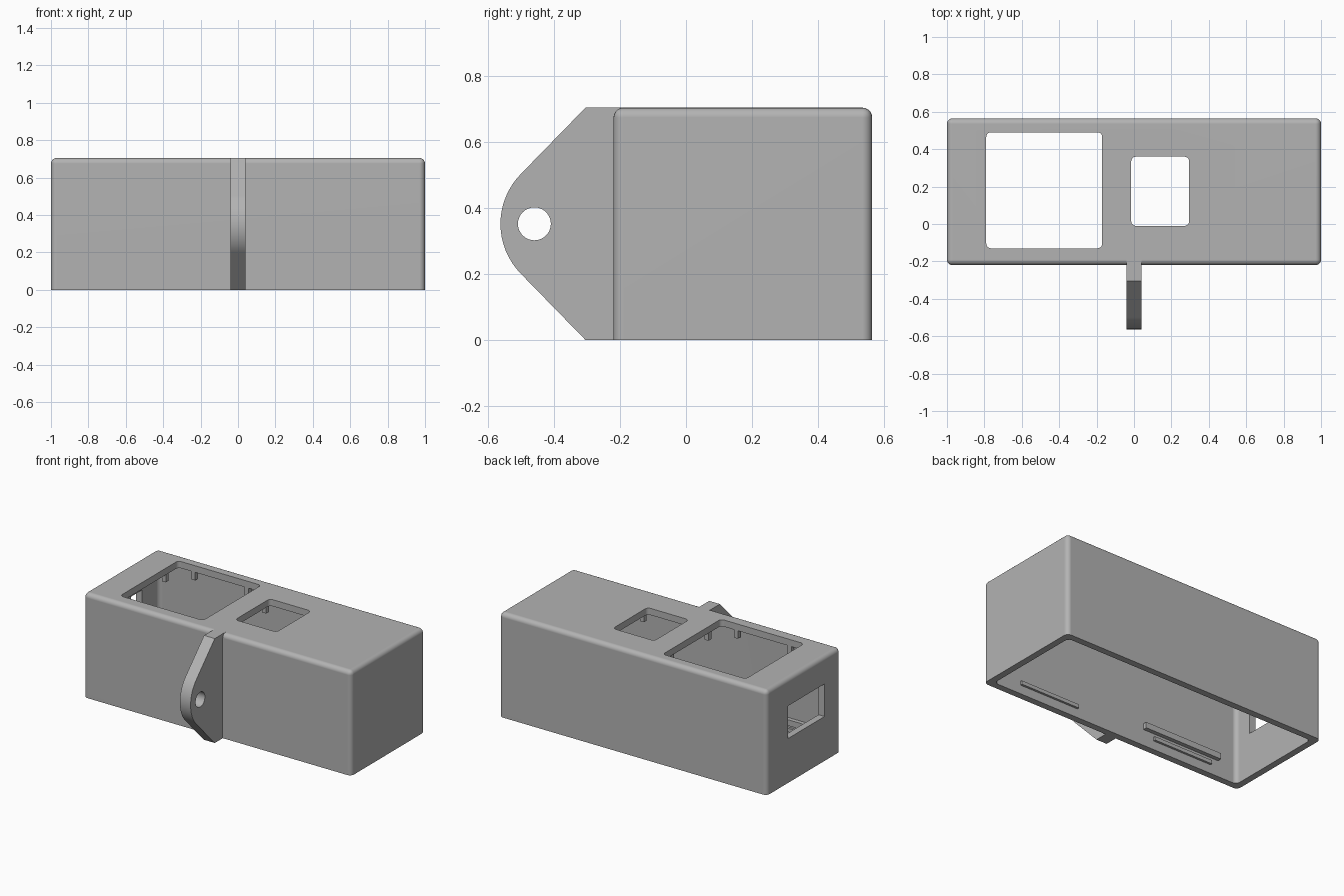
import bpy, bmesh, math
from mathutils import Vector

cube = bpy.data.objects.get("Cube")
if cube:
    bpy.data.objects.remove(cube, do_unlink=True)

grey = bpy.data.materials.new("matte_grey")
grey.use_nodes = True
colour = (0.45, 0.45, 0.45, 1)
grey.diffuse_color = colour
grey.node_tree.nodes["Principled BSDF"].inputs["Base Color"].default_value = colour

X0, X1, Y0, Y1, TOP = -1, 1, -0.22, 0.565, 0.705
WALL = 0.045
ROUND = 0.03
CEILING = TOP - WALL


def finish(bm, name):
    mesh = bpy.data.meshes.new(name)
    bmesh.ops.recalc_face_normals(bm, faces=bm.faces)
    bm.to_mesh(mesh)
    bm.free()
    mesh.materials.append(grey)
    obj = bpy.data.objects.new(name, mesh)
    bpy.context.collection.objects.link(obj)
    return obj


def block(name, lo, hi, radius=0, round_top=False):
    """Box between two corners, with optional rounded upright and top edges."""
    bm = bmesh.new()
    bmesh.ops.create_cube(bm, size=1)
    lo, hi = Vector(lo), Vector(hi)
    for v in bm.verts:
        v.co = (lo + hi) / 2 + v.co * (hi - lo)
    if radius:
        edges = []
        for e in bm.edges:
            a, b = (v.co for v in e.verts)
            upright = abs(a.z - b.z) > 0.001
            top = min(a.z, b.z) > hi.z - 0.001
            if upright or (top and round_top):
                edges.append(e)
        bmesh.ops.bevel(bm, geom=edges, offset=radius, segments=5,
                        profile=0.5, affect='EDGES')
    return finish(bm, name)


def cut(obj, cutter):
    """Subtract a cutter and discard it."""
    cutter.hide_render = True
    mod = obj.modifiers.new("cut", 'BOOLEAN')
    mod.operation = 'DIFFERENCE'
    mod.solver = 'EXACT'
    mod.object = cutter
    bpy.context.view_layer.objects.active = obj
    bpy.ops.object.modifier_apply(modifier=mod.name)
    bpy.data.objects.remove(cutter, do_unlink=True)


def smooth(obj):
    bpy.ops.object.select_all(action='DESELECT')
    obj.select_set(True)
    bpy.context.view_layer.objects.active = obj
    bpy.ops.object.shade_smooth_by_angle(angle=math.radians(30))
    mod = obj.modifiers.new("even_shading", 'WEIGHTED_NORMAL')
    mod.keep_sharp = True


# Hollow case, open underneath
case = block("case", (X0, Y0, 0), (X1, Y1, TOP), ROUND, True)
cut(case, block("cavity_cutter", (X0 + WALL, Y0 + WALL, -0.1),
                (X1 - WALL, Y1 - WALL, CEILING), ROUND))

# Two openings in the top and a window in the end wall
cut(case, block("large_opening_cutter", (-0.79, -0.13, 0.5), (-0.17, 0.49, 0.9), 0.025))
cut(case, block("small_opening_cutter", (-0.015, -0.01, 0.5), (0.295, 0.36, 0.9), 0.025))
cut(case, block("window_cutter", (-1.1, -0.05, 0.3), (-0.9, 0.34, 0.52)))
smooth(case)

# Mounting lug on the front, with a round nose
MID = TOP / 2
radius, centre = 0.216, -0.347
profile = [(-0.19, TOP), (-0.305, TOP)]
for i in range(17):
    a = math.radians(135 + 90 * i / 16)
    profile.append((centre + radius * math.cos(a), MID + radius * math.sin(a)))
profile += [(-0.305, 0), (-0.19, 0)]
bm = bmesh.new()
face = bm.faces.new([bm.verts.new((-0.04, y, z)) for y, z in profile])
side = bmesh.ops.extrude_face_region(bm, geom=[face])["geom"]
bmesh.ops.translate(bm, vec=(0.08, 0, 0),
                    verts=[g for g in side if isinstance(g, bmesh.types.BMVert)])
lug = finish(bm, "mounting_lug")

# Eyelet through the lug
bm = bmesh.new()
bmesh.ops.create_cone(bm, cap_ends=True, segments=32, radius1=0.05, radius2=0.05, depth=0.3)
eyelet = finish(bm, "eyelet_cutter")
for v in eyelet.data.vertices:
    x, y, z = v.co
    v.co = (z, x - 0.46, y + MID)
cut(lug, eyelet)
smooth(lug)

# Snap ridges and support rails inside the long walls
for wall, y, inward in (("front", Y0 + WALL, 1), ("back", Y1 - WALL, -1)):
    def strip(name, xa, xb, za, zb, depth):
        ya, yb = sorted((y - 0.01 * inward, y + depth * inward))
        block(wall + name, (xa, ya, za), (xb, yb, zb))
    strip("_snap_ridge_left", 0.3, 0.75, 0.06, 0.085, 0.015)
    strip("_snap_ridge_right", -0.75, -0.3, 0.06, 0.085, 0.015)
    strip("_support_rail", -0.81, -0.22, 0.11, 0.15, 0.028)


def pegs(name, cx, cy, offsets, drop):
    """Small pegs hanging from the ceiling, mirrored around an opening."""
    s = 0.015
    for dx, dy in offsets:
        for sx in (-1, 1):
            for sy in (-1, 1):
                x, y = cx + sx * dx, cy + sy * dy
                block(name, (x - s, y - s, TOP - drop), (x + s, y + s, CEILING + 0.01))


pegs("large_opening_peg", -0.48, 0.18, ((0.33, 0.2), (0.2, 0.327)), 0.1)
pegs("small_opening_peg", 0.14, 0.175, ((0.2, 0.205),), 0.11)
